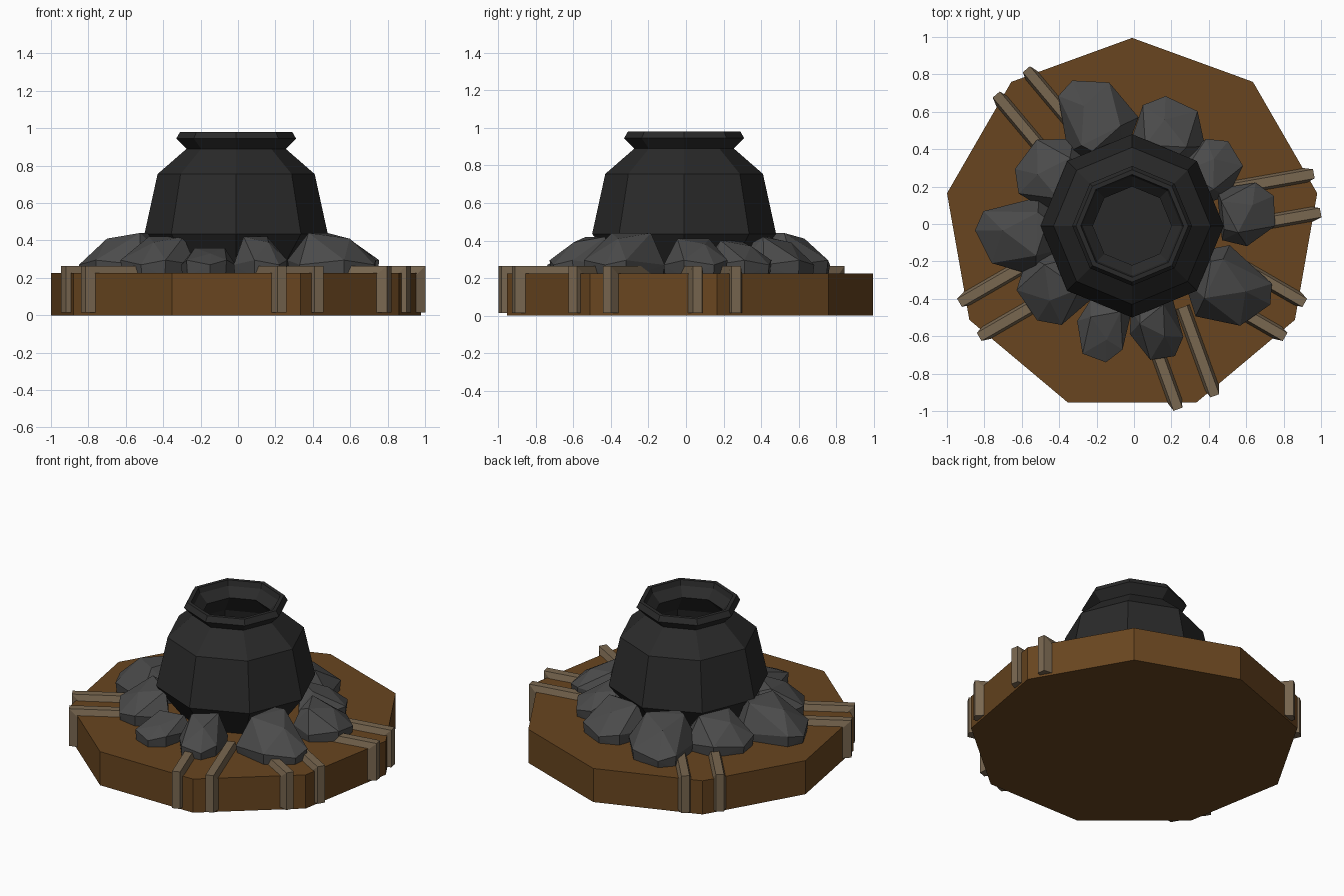
import bpy, bmesh, math
from mathutils import Vector

if "Cube" in bpy.data.objects:
    bpy.data.objects.remove(bpy.data.objects["Cube"])

CX, CY = -0.01, -0.01      # common centre of base and pot
FLOOR = 0.225              # top of the base


def mat(name, r, g, b):
    m = bpy.data.materials.new(name)
    m.diffuse_color = (r, g, b, 1)
    m.use_nodes = True
    m.node_tree.nodes["Principled BSDF"].inputs["Base Color"].default_value = m.diffuse_color
    return m


WOOD = mat("brown_wood", 0.14, 0.06, 0.014)
STRAP = mat("pale_wood", 0.19, 0.135, 0.08)
IRON = mat("black_iron", 0.023, 0.023, 0.023)
STONE = mat("grey_stone", 0.07, 0.07, 0.07)


def finish(bm, name, material):
    bmesh.ops.recalc_face_normals(bm, faces=bm.faces)
    me = bpy.data.meshes.new(name)
    bm.to_mesh(me)
    bm.free()
    ob = bpy.data.objects.new(name, me)
    me.materials.append(material)
    bpy.context.collection.objects.link(ob)
    return ob


def polar(angle, u, v, z):
    """Point at radial distance u and sideways offset v, in direction angle."""
    a = math.radians(angle)
    return Vector((CX + u * math.cos(a) - v * math.sin(a),
                   CY + u * math.sin(a) + v * math.cos(a), z))


def lathe(name, profile, sides, start, material):
    """Turn a (radius, height) profile, capping both ends."""
    bm = bmesh.new()
    rings = [[bm.verts.new(polar(start + 360 * i / sides, r, 0, z))
              for i in range(sides)] for r, z in profile]
    for a, b in zip(rings, rings[1:]):
        for i in range(sides):
            j = (i + 1) % sides
            bm.faces.new((a[i], a[j], b[j], b[i]))
    bm.faces.new(rings[0])
    bm.faces.new(rings[-1])
    return finish(bm, name, material)


# nine-sided base
lathe("base", [(1.005, 0), (1.005, FLOOR)], 9, 90, WOOD)

# eight-sided hollow pot, outside then inside
lathe("pot", [(0.33, 0.225), (0.49, 0.435), (0.42, 0.755), (0.265, 0.89),
              (0.32, 0.945), (0.30, 0.98), (0.275, 0.98), (0.265, 0.945),
              (0.21, 0.89), (0.37, 0.735), (0.44, 0.44), (0.29, 0.26)],
      8, 0, IRON)

# bent straps in pairs at five of the base corners
INNER = [(0.5, 0.215), (0.95, 0.215), (0.95, 0.015)]
OUTER = [(0.5, 0.263), (1.005, 0.263), (1.005, 0.015)]


def strap(angle, side):
    bm = bmesh.new()
    rings = []
    for (ui, zi), (uo, zo) in zip(INNER, OUTER):
        rings.append([bm.verts.new(polar(angle, u, side * 0.105 + w, z))
                      for u, w, z in ((ui, -0.042, zi), (ui, 0.042, zi),
                                      (uo, 0.025, zo), (uo, -0.025, zo))])
    for a, b in zip(rings, rings[1:]):
        for i in range(4):
            j = (i + 1) % 4
            bm.faces.new((a[i], a[j], b[j], b[i]))
    bm.faces.new(rings[0])
    bm.faces.new(rings[-1])
    finish(bm, "strap", STRAP)


for ang in (-70, -30, 10, 130, 210):
    for s in (-1, 1):
        strap(ang, s)

# stones: faceted hulls around the pot, sloping down outward
BIG = [(-0.13, 0.18), (0.17, 0.12), (0.22, 0.02), (0.14, -0.16),
       (-0.09, -0.24), (-0.25, -0.1), (-0.22, 0.1)]
SMALL = [(-0.15, 0.13), (0.06, 0.14), (0.15, 0.07), (0.14, -0.07),
         (-0.02, -0.15), (-0.15, -0.11)]


def stone(angle, dist, outline, width, top):
    bm = bmesh.new()
    for k, (u, v) in enumerate(outline):
        v *= width
        low = 0.27 + 0.025 * (k % 2)
        bm.verts.new(polar(angle, dist + u * 0.95, v * 0.95, FLOOR - 0.02))
        bm.verts.new(polar(angle, dist + u, v, low))
        if k % 2 == 0 or k == len(outline) - 1:
            bm.verts.new(polar(angle, dist - 0.05 + u * 0.55, v * 0.55,
                               top - 0.03 * (k % 3 == 2)))
    hull = bmesh.ops.convex_hull(bm, input=bm.verts)
    loose = [e for e in hull["geom_interior"] + hull["geom_unused"]
             if isinstance(e, bmesh.types.BMVert)]
    bmesh.ops.delete(bm, geom=list(set(loose)), context='VERTS')
    finish(bm, "stone", STONE)


for args in ((111, 0.62, BIG, 1, 0.44), (-31, 0.63, BIG, 1, 0.44),
             (183, 0.62, BIG, -1, 0.44),
             (68, 0.56, SMALL, 1.35, 0.42), (35, 0.53, SMALL, 1.1, 0.40),
             (6, 0.62, SMALL, 1.15, 0.41), (-77, 0.58, SMALL, 0.95, 0.42),
             (-106, 0.59, SMALL, 0.95, 0.36), (217, 0.56, SMALL, 1.4, 0.42),
             (146, 0.54, SMALL, 1.4, 0.42)):
    stone(*args)
